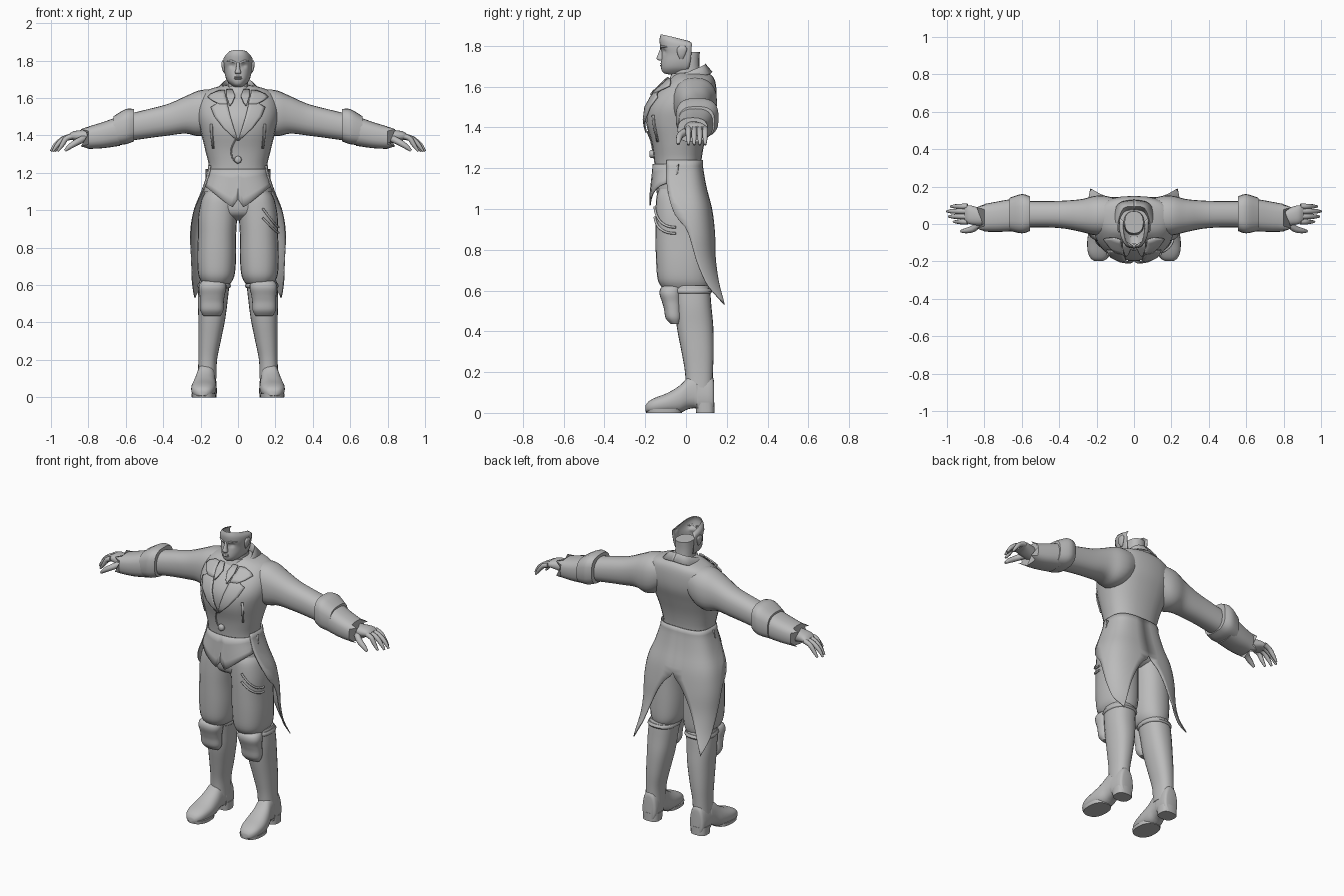
import bpy, bmesh, math
from mathutils import Vector

grey = bpy.data.materials.new("grey")
grey.diffuse_color = (0.5, 0.5, 0.5, 1)


def dense(rows, k=4):
    """Smooth curve through rows of numbers, k steps per span."""
    out, n = [], len(rows)
    for i in range(n - 1):
        p0, p1, p2, p3 = rows[max(i - 1, 0)], rows[i], rows[i + 1], rows[min(i + 2, n - 1)]
        for j in range(k):
            t = j / k
            out.append(tuple(b + .5 * t * (c - a + t * (2 * a - 5 * b + 4 * c - d + t * (3 * (b - c) + d - a)))
                             for a, b, c, d in zip(p0, p1, p2, p3)))
    return out + [tuple(rows[-1])]


def lookup(rows, z):
    """Linear lookup in rows whose first number rises."""
    if z <= rows[0][0]:
        return rows[0][1:]
    for a, b in zip(rows, rows[1:]):
        if z <= b[0]:
            t = (z - a[0]) / (b[0] - a[0])
            return tuple(p + (q - p) * t for p, q in zip(a[1:], b[1:]))
    return rows[-1][1:]


def oval(a, p=.85):
    """Rounded-square unit outline; angle 0 faces the front."""
    s, c = math.sin(a), math.cos(a)
    return math.copysign(abs(s) ** p, s), -math.copysign(abs(c) ** p, c)


def sheet(name, rows, closed=False, caps=False, mirror=False, thick=0, angle=50):
    """Skin a grid of points; optional caps, mirror and thickness."""
    bm = bmesh.new()
    vs = [[bm.verts.new(p) for p in r] for r in rows]
    n = len(vs[0])
    for r, s in zip(vs, vs[1:]):
        for i in range(n if closed else n - 1):
            j = (i + 1) % n
            bm.faces.new((r[i], r[j], s[j], s[i]))
    if caps:
        bm.faces.new(vs[0])
        bm.faces.new(vs[-1])
    bmesh.ops.remove_doubles(bm, verts=bm.verts, dist=1e-5)
    bmesh.ops.recalc_face_normals(bm, faces=bm.faces)
    me = bpy.data.meshes.new(name)
    bm.to_mesh(me)
    bm.free()
    me.shade_smooth()
    me.set_sharp_from_angle(angle=math.radians(angle))
    me.materials.append(grey)
    ob = bpy.data.objects.new(name, me)
    bpy.context.collection.objects.link(ob)
    if thick:
        m = ob.modifiers.new("thickness", 'SOLIDIFY')
        m.thickness, m.offset = thick, 0
    if mirror:
        m = ob.modifiers.new("mirror", 'MIRROR')
        m.merge_threshold = .0005
    return ob


A = [2 * math.pi * i / 24 for i in range(24)]


def loft_z(name, rows, k=4, p=.85, **kw):
    """Upright tube: z, centre x, half width, front y, back y."""
    g = [[(xc + rx * oval(a, p)[0], (yf + yb) / 2 + (yb - yf) / 2 * oval(a, p)[1], z) for a in A]
         for z, xc, rx, yf, yb in dense(rows, k)]
    return sheet(name, g, True, True, **kw)


def loft_x(name, rows, k=4, p=.85, zig=0, **kw):
    """Sideways tube: x, centre y, centre z, half depth, half height."""
    g = [[(x, yc + ry * oval(a, p)[0], zc + rz * oval(a, p)[1]) for a in A]
         for x, yc, zc, ry, rz in dense(rows, k)]
    if zig:
        g[-1] = [(x + (zig if i % 6 == 3 else 0), y, z) for i, (x, y, z) in enumerate(g[-1])]
    return sheet(name, g, True, True, mirror=True, **kw)


def tube(name, pts, radii, **kw):
    """Round tube along points, thinner where the radius shrinks."""
    pts = dense([(*p, r) for p, r in zip(pts, radii)], 3)
    g = []
    for i, q in enumerate(pts):
        d = (Vector(pts[min(i + 1, len(pts) - 1)][:3]) - Vector(pts[max(i - 1, 0)][:3])).normalized()
        u = d.cross(Vector((0, 0, 1)) if abs(d.z) < .9 else Vector((0, 1, 0))).normalized()
        v = d.cross(u)
        g.append([Vector(q[:3]) + q[3] * (u * math.cos(b) + v * math.sin(b)) for b in A[::3]])
    return sheet(name, g, True, True, **kw)


# Coat body: z, half width, front y, middle y, back y
BODY = dense([(1.0, .20, -.15, -.02, .115), (1.13, .18, -.153, -.02, .082), (1.22, .155, -.155, -.03, .075),
              (1.32, .175, -.168, -.03, .09), (1.42, .20, -.195, -.01, .12), (1.50, .218, -.19, .01, .145),
              (1.57, .215, -.148, .03, .15), (1.63, .185, -.085, .045, .142), (1.66, .11, -.055, .04, .12),
              (1.67, .05, -.03, .03, .08)])


def body_point(a, row):
    z, hx, yf, ym, yb = row
    x, y = oval(a)
    return (hx * x, ym + y * (ym - yf if y < 0 else yb - ym), z)


def front_y(x, z):
    hx, yf, ym, yb = lookup(BODY, z)
    c = max(0, 1 - min(1, abs(x) / hx) ** (2 / .85)) ** (.85 / 2)
    return ym - (ym - yf) * c


sheet("coat_body", [[body_point(a, r) for a in A] for r in BODY if r[0] > 1.08], True, True)

# Coat tails: hull widths, then a sheet between the back vent and the front edge
TAIL = dense([(.53, .29, .24), (.63, .265, .185), (.75, .256, .15), (.875, .255, .138), (1.0, .235, .122),
              (1.1, .195, .096), (1.2, .162, .078), (1.24, .157, .077)])
rows = []
for i in range(25):
    z = .53 + .71 * i / 24
    hx, yb = lookup(TAIL, z)
    lo = math.radians(45 * max(0, (.95 - z) / .42) ** .9)
    hi = math.radians(lookup([(.53, 45), (.63, 63), (.75, 74), (.875, 83), (1.0, 96), (1.14, 113), (1.24, 116)], z)[0])
    ym = -.03
    row = []
    for j in range(13):
        x, y = oval(lo + (hi - lo) * j / 12, .65)
        row.append((hx * x, ym - y * (yb + .004 - ym), z))
    rows.append(row)
sheet("coat_tails", rows, mirror=True, thick=.005)

# Pointed front hem
hem = []
for i in range(13):
    x = .172 * i / 12
    zb = lookup([(0, 1.06), (.03, 1.015), (.06, 1.035), (.17, 1.125)], x)[0]
    hem.append([(x, front_y(x, 1.22 + (zb - 1.22) * t) - .006 - .02 * t, 1.22 + (zb - 1.22) * t)
                for t in (0, .25, .5, .75, 1)])
sheet("coat_front_hem", hem, mirror=True, thick=.005)


# Lapels: z, inner x, outer x
def plate(name, spans, off):
    g = [[(a + (b - a) * t / 5, front_y(a + (b - a) * t / 5, z) - off, z) for t in range(6)]
         for z, a, b in spans]
    sheet(name, g, mirror=True, thick=.008)


plate("lapel", [(1.60, .06, .085), (1.565, .055, .118), (1.55, .052, .145), (1.50, .04, .125),
                (1.44, .022, .078), (1.41, .012, .045), (1.375, .0, .008)], .012)
plate("collar_leaf", [(1.64, .07, .10), (1.62, .068, .145), (1.605, .065, .162), (1.585, .06, .135),
                      (1.568, .057, .10)], .016)
plate("chest_pocket", [(1.46, .138, .148), (1.40, .135, .145), (1.33, .128, .136)], .004)
plate("shirt_collar_leaf", [(1.645, .03, .06), (1.61, .015, .062), (1.575, .03, .05), (1.56, .042, .046)], .02)

# Turned collar around the neck
rails = [[(0, .07, 1.65), (.05, .055, 1.64), (.07, 0, 1.62), (.065, -.05, 1.59), (.055, -.115, 1.56)],
         [(0, .095, 1.71), (.055, .085, 1.70), (.085, .015, 1.67), (.085, -.05, 1.64), (.07, -.12, 1.59)],
         [(0, .127, 1.67), (.08, .108, 1.66), (.12, .02, 1.64), (.125, -.05, 1.615), (.115, -.12, 1.585)]]
sheet("coat_collar", [dense(r) for r in rails], mirror=True, thick=.008)
loft_z("shirt_collar", [(1.59, 0, .075, -.10, .08), (1.63, 0, .066, -.085, .075), (1.665, 0, .062, -.07, .075)])
tube("coat_button", [(0, -.15, 1.27), (0, -.172, 1.27), (0, -.18, 1.27)], [.02, .02, .012])
tube("coat_front_edge", [(-.012, front_y(0, 1.38) - .004, 1.38), (-.035, front_y(0, 1.33), 1.33),
                         (-.03, front_y(0, 1.28), 1.28), (0, front_y(0, 1.25), 1.25)], [.004] * 4)

# Sleeves, cuffs and gauntlets
loft_x("sleeve", [(.08, .05, 1.56, .08, .08), (.15, .045, 1.53, .105, .115), (.21, .045, 1.518, .105, .122),
                  (.28, .045, 1.51, .088, .10), (.37, .05, 1.485, .075, .085), (.47, .052, 1.465, .07, .078),
                  (.60, .052, 1.44, .07, .072)])
loft_x("cuff", [(.555, .055, 1.455, .092, .086), (.60, .055, 1.447, .105, .094), (.665, .052, 1.425, .088, .078)], p=.7)
loft_x("gauntlet", [(.63, .05, 1.425, .088, .08), (.72, .04, 1.402, .082, .07), (.80, .033, 1.388, .074, .06)],
       zig=.04, p=.75)

# Hands
loft_x("palm", [(.78, .035, 1.39, .04, .04), (.83, .04, 1.395, .048, .034), (.88, .05, 1.398, .05, .024),
                (.905, .055, 1.39, .042, .016)])
for i, (y, reach) in enumerate([(.012, .965), (.04, .99), (.068, 1.0), (.094, .98)]):
    x1 = .89
    tube(f"finger_{i + 1}", [(x1, y, 1.395), (x1 + .4 * (reach - x1), y, 1.382), (reach - .025, y, 1.35), (reach, y, 1.315)],
         [.015, .014, .012, .006], mirror=True)
tube("thumb", [(.82, .01, 1.385), (.86, -.025, 1.365), (.90, -.036, 1.34), (.925, -.038, 1.318)],
     [.02, .018, .014, .007], mirror=True)

# Neck
loft_z("neck", [(1.58, 0, .07, -.07, .085), (1.66, 0, .056, -.06, .07), (1.72, 0, .053, -.055, .065),
                (1.77, 0, .05, -.05, .068)])

# Face shell, open at the top and back: z, half width, front y, back y
face = []
for z, hx, yf, yb in dense([(1.66, .022, -.065, -.03), (1.668, .032, -.107, -.025), (1.69, .055, -.12, -.012),
                            (1.72, .067, -.12, -.005), (1.76, .073, -.116, 0), (1.795, .077, -.124, 0),
                            (1.83, .073, -.128, 0), (1.855, .056, -.122, -.01)], 4):
    row = []
    for j in range(33):
        x, y = oval(math.radians(-100 + 200 * j / 32))
        px, py = hx * x, yb + y * (yb - yf)
        py += .013 * math.exp(-((abs(px) - .032) / .014) ** 2 - ((z - 1.775) / .012) ** 2)
        row.append((px, py, z + .25 * min(0, -.115 - py) * max(0, (z - 1.8) / .055)))
    face.append(row)
sheet("face", face, thick=.004)
loft_z("nose", [(1.728, 0, .012, -.13, -.11), (1.736, 0, .017, -.144, -.11), (1.755, 0, .011, -.139, -.11),
                (1.785, 0, .008, -.127, -.11), (1.80, 0, .008, -.122, -.11)], 3)
loft_z("lips", [(1.698, 0, .014, -.122, -.11), (1.704, 0, .022, -.128, -.105), (1.709, 0, .022, -.122, -.105),
                (1.713, 0, .02, -.128, -.105), (1.718, 0, .01, -.121, -.11)], 2)
tube("brow", [(.012, -.122, 1.788), (.035, -.118, 1.798), (.06, -.09, 1.795)], [.005, .006, .003], mirror=True)
loft_z("ear", [(1.735, .072, .004, -.03, -.015), (1.755, .077, .008, -.04, -.005), (1.785, .08, .009, -.045, .005),
               (1.80, .08, .004, -.03, -.005)], 3, mirror=True)

# Breeches
loft_z("breeches_seat", [(.945, 0, .06, -.07, .05), (.98, 0, .16, -.13, .095), (1.05, 0, .185, -.142, .095),
                         (1.16, 0, .165, -.145, .07)])
loft_z("breeches_leg", [(.605, .115, .07, -.105, .10), (.62, .115, .083, -.122, .112), (.66, .115, .098, -.14, .118),
                        (.75, .114, .104, -.147, .118), (.87, .112, .102, -.15, .115), (.97, .108, .104, -.15, .11),
                        (1.06, .098, .096, -.145, .095), (1.10, .09, .08, -.13, .08)], mirror=True)

# Cords hanging by the left pocket
for i, (z0, drop) in enumerate([(1.01, .10), (.96, .08)]):
    pts = []
    for j in range(7):
        x, y = oval(math.radians(8 + 72 * j / 6))
        pts.append((.112 + .106 * x, -.02 + .135 * y, z0 - drop * (1 - (1 - j / 6) ** 2)))
    tube(f"pocket_cord_{i + 1}", pts, [.006] * 7)

# Boots and knee guards
loft_z("boot_shaft", [(.10, .165, .05, .0, .13), (.20, .162, .05, -.005, .132), (.30, .152, .06, -.022, .136),
                      (.42, .14, .072, -.045, .134), (.52, .135, .08, -.055, .125), (.60, .128, .082, -.065, .118),
                      (.625, .125, .08, -.065, .11)], mirror=True)
loft_z("boot_top_band", [(.585, .128, .084, -.066, .12), (.595, .128, .09, -.074, .128), (.61, .127, .085, -.068, .12)],
       2, mirror=True)
loft_z("knee_guard", [(.435, .14, .045, -.075, -.03), (.465, .14, .062, -.10, -.02), (.51, .14, .064, -.108, -.02),
                      (.545, .138, .067, -.118, -.02), (.585, .136, .074, -.13, -.02), (.615, .134, .066, -.122, -.02),
                      (.63, .132, .04, -.09, -.03)], mirror=True)
foot = []
for y, xc, hx, z0, z1 in dense([(.138, .165, .035, 0, .15), (.125, .165, .05, 0, .18), (.06, .168, .054, 0, .195),
                                (.05, .169, .054, .022, .195), (.01, .173, .056, .018, .175), (-.03, .178, .062, 0, .135),
                                (-.09, .183, .067, 0, .098), (-.15, .187, .06, 0, .075), (-.185, .188, .042, .002, .055),
                                (-.199, .188, .02, .008, .035)], 3):
    ring = []
    for a in A:
        x, h = oval(a, .8)
        h = (z0 + z1) / 2 + (z1 - z0) / 2 * h
        narrow = 1 - .25 * max(0, (h - .06) / .14)
        ring.append((xc + hx * x * narrow, y, max(0, h)))
    foot.append(ring)
sheet("boot_foot", foot, True, True, mirror=True)
loft_z("boot_sole", [(0, .183, .064, -.195, -.02), (.02, .183, .066, -.198, -.02)], 1, mirror=True)
loft_z("boot_heel", [(0, .166, .052, .05, .14), (.05, .166, .053, .045, .14)], 1, p=.7, mirror=True)
